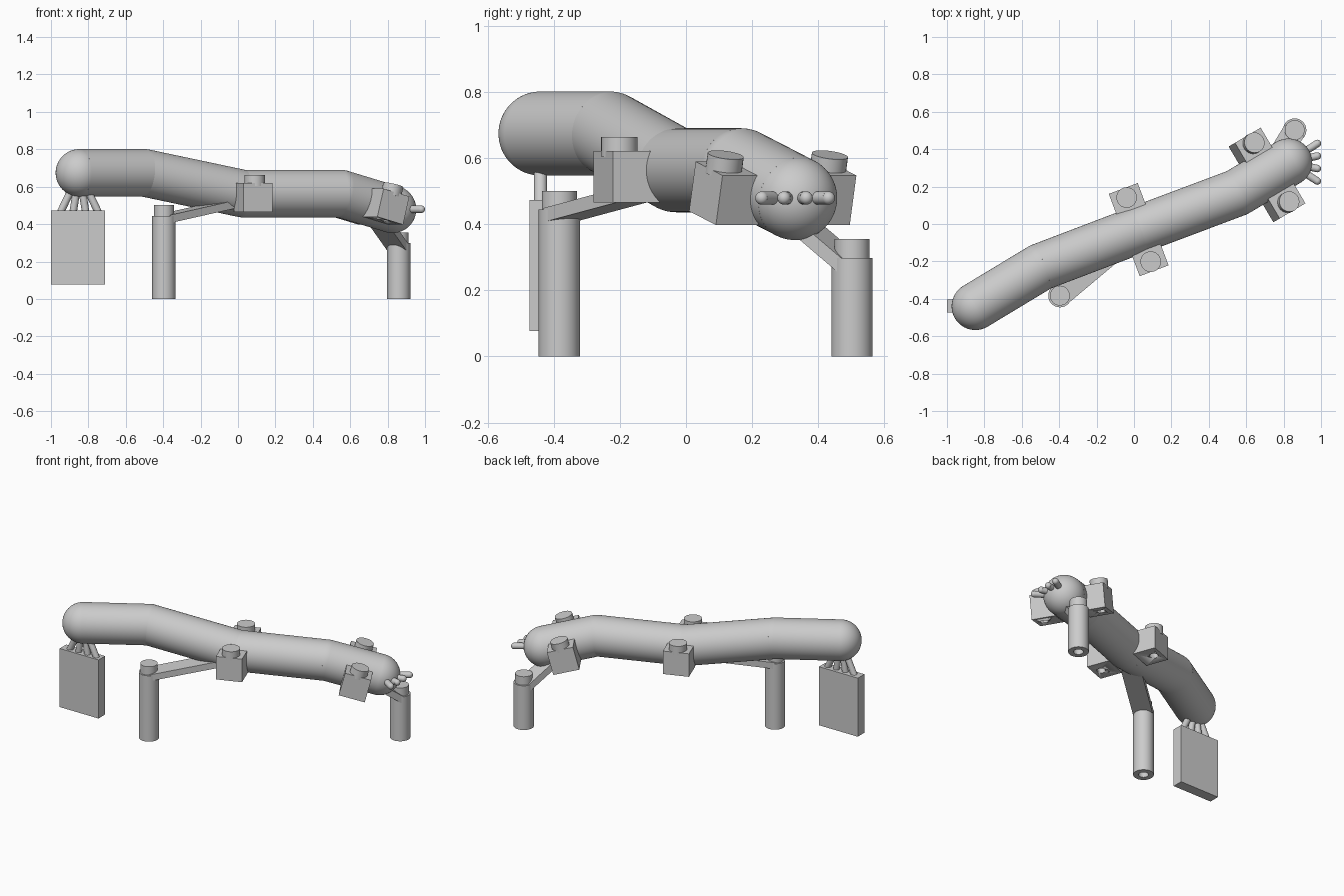
import bpy, bmesh, math
from mathutils import Matrix, Vector

cube = bpy.data.objects.get("Cube")
if cube:
    bpy.data.objects.remove(cube, do_unlink=True)

grey = bpy.data.materials.new("light_grey")
grey.use_nodes = True
grey.diffuse_color = (0.6, 0.6, 0.6, 1)
grey.node_tree.nodes["Principled BSDF"].inputs["Base Color"].default_value = (0.6, 0.6, 0.6, 1)


def finish(name, bm):
    bmesh.ops.recalc_face_normals(bm, faces=bm.faces)
    me = bpy.data.meshes.new(name)
    bm.to_mesh(me)
    bm.free()
    me.materials.append(grey)
    me.shade_smooth()
    me.set_sharp_from_angle(angle=math.radians(35))
    ob = bpy.data.objects.new(name, me)
    bpy.context.collection.objects.link(ob)
    return ob


def frame(origin, forward):
    """Matrix whose x runs along forward and whose y stays level."""
    x = Vector(forward).normalized()
    y = Vector((0, 0, 1)).cross(x).normalized()
    z = x.cross(y)
    m = Matrix((x, y, z)).transposed().to_4x4()
    m.translation = origin
    return m


def add_rod(bm, a, b, r, sides=32):
    d = b - a
    m = Matrix.Translation((a + b) / 2) @ d.to_track_quat('Z', 'Y').to_matrix().to_4x4()
    bmesh.ops.create_cone(bm, cap_ends=True, segments=sides, radius1=r, radius2=r,
                          depth=d.length, matrix=m)


def add_ball(bm, p, r, sides=32):
    bmesh.ops.create_uvsphere(bm, u_segments=sides, v_segments=sides // 2, radius=r,
                              matrix=Matrix.Translation(p))


def add_box(bm, m, centre, size):
    bmesh.ops.create_cube(bm, size=1, matrix=m @ Matrix.Translation(centre)
                          @ Matrix.Diagonal((*size, 1)))


# Bent round body with domed ends
path = [Vector(p) for p in ((-0.848, -0.44, 0.674), (-0.5, -0.23, 0.674),
                            (0.025, -0.03, 0.563), (0.55, 0.167, 0.563),
                            (0.826, 0.33, 0.479))]
RADIUS = 0.127
bm = bmesh.new()
for a, b in zip(path, path[1:]):
    add_rod(bm, a, b, RADIUS, 64)
for p in path:
    add_ball(bm, p, RADIUS, 64)
finish("body", bm)


# Studded side blocks, each with a round socket underneath
def side_block(name, origin, forward, side):
    m = frame(origin, forward)
    bm = bmesh.new()
    add_box(bm, m, (0, side * 0.16, -0.02), (0.165, 0.15, 0.155))
    block = finish(name, bm)
    bm = bmesh.new()
    add_rod(bm, m @ Vector((0, side * 0.183, -0.13)), m @ Vector((0, side * 0.183, -0.04)), 0.027)
    cutter = finish("socket_cutter", bm)
    cutter.hide_render = True
    mod = block.modifiers.new("socket", 'BOOLEAN')
    mod.object = cutter
    mod.solver = 'EXACT'
    deps = bpy.context.evaluated_depsgraph_get()
    cut_mesh = bpy.data.meshes.new_from_object(block.evaluated_get(deps))
    block.modifiers.clear()
    block.data = cut_mesh
    bpy.data.objects.remove(cutter, do_unlink=True)
    bm = bmesh.new()
    add_rod(bm, m @ Vector((0, side * 0.183, 0.04)), m @ Vector((0, side * 0.183, 0.1)), 0.055)
    finish(name + "_stud", bm)


middle = path[2]
fore = path[3].lerp(path[4], 0.6)
for label, side in (("back", 1), ("front", -1)):
    side_block("middle_block_" + label, middle, path[3] - path[2], side)
    side_block("end_block_" + label, fore, path[4] - path[3], side)


# Hollow-bottomed post with a stud, tied to the body by a flat arm
def leg(name, x, y, height, arm_z, target):
    bm = bmesh.new()
    profile = ((0, 0.08), (0.03, 0.08), (0.03, 0), (0.0625, 0), (0.0625, height),
               (0.053, height), (0.053, height + 0.057), (0, height + 0.057))
    verts = [bm.verts.new((r, 0, z)) for r, z in profile]
    edges = [bm.edges.new(pair) for pair in zip(verts, verts[1:])]
    bmesh.ops.spin(bm, geom=verts + edges, axis=(0, 0, 1), cent=(0, 0, 0),
                   angle=math.tau, steps=40)
    bmesh.ops.remove_doubles(bm, verts=bm.verts, dist=0.0001)
    bmesh.ops.translate(bm, verts=bm.verts, vec=(x, y, 0))
    finish(name, bm)
    start = Vector((x, y, arm_z))
    d = target - start
    bm = bmesh.new()
    add_box(bm, frame(start, d), (d.length / 2, 0, 0), (d.length, 0.12, 0.042))
    finish(name + "_arm", bm)


drop = Vector((0, 0, -0.04))
leg("rear_leg", -0.396, -0.383, 0.444, 0.428, middle + drop)
leg("fore_leg", 0.859, 0.502, 0.298, 0.27, fore + drop)

# Hanging panel with four fanned cords, and four fanned prongs at the other end
bm = bmesh.new()
add_box(bm, Matrix.Identity(4), (-0.855, -0.438, 0.275), (0.29, 0.07, 0.395))
finish("hanging_panel", bm)

for i in range(4):
    spread = (i - 1.5) * 0.067
    bm = bmesh.new()
    add_rod(bm, path[0], path[0] + Vector((spread, 0, -0.21)), 0.02, 20)
    finish(f"panel_cord_{i + 1}", bm)
    bm = bmesh.new()
    tip = path[4] + Vector((0.154, spread, 0))
    add_rod(bm, path[4], tip, 0.02, 20)
    add_ball(bm, tip, 0.02, 20)
    finish(f"end_prong_{i + 1}", bm)
